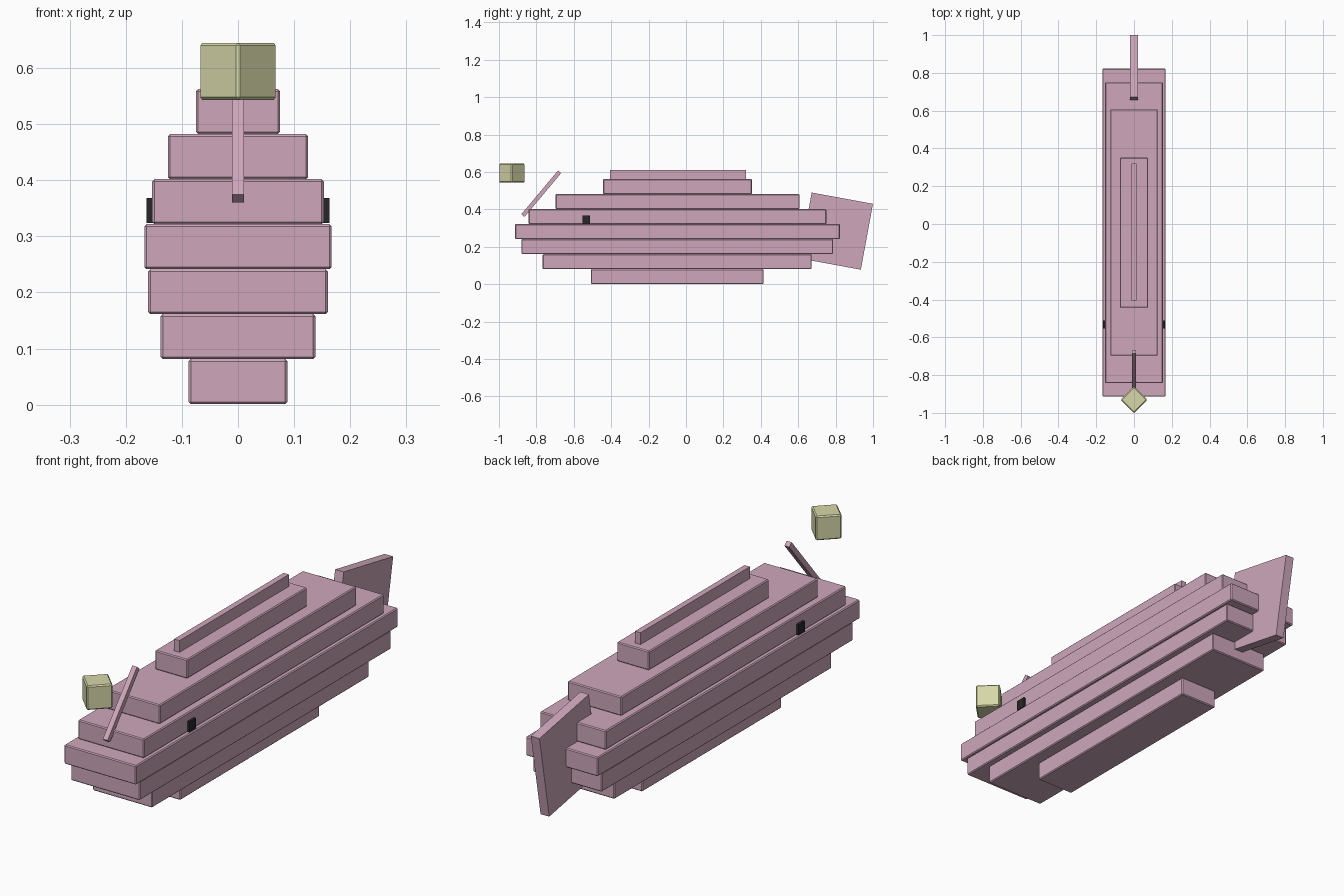
import bpy
from math import radians

default = bpy.data.objects.get("Cube")
if default:
    bpy.data.objects.remove(default, do_unlink=True)


def material(name, rgb):
    mat = bpy.data.materials.new(name)
    mat.use_nodes = True
    mat.diffuse_color = (*rgb, 1)
    mat.node_tree.nodes["Principled BSDF"].inputs["Base Color"].default_value = (*rgb, 1)
    return mat


pink = material("dusty pink", (0.62, 0.39, 0.50))
cream = material("pale yellow", (0.68, 0.68, 0.40))
black = material("near black", (0.02, 0.02, 0.02))


def box(name, size, centre, mat, rotation=(0, 0, 0), bevel=0):
    """Flat shaded box, optionally with chamfered edges."""
    bpy.ops.mesh.primitive_cube_add(size=1, location=centre)
    obj = bpy.context.object
    obj.name = name
    obj.scale = size
    bpy.ops.object.transform_apply(location=False, rotation=False, scale=True)
    obj.rotation_euler = [radians(a) for a in rotation]
    obj.data.materials.append(mat)
    if bevel:
        mod = obj.modifiers.new("Chamfer", "BEVEL")
        mod.width = bevel
        mod.segments = 1
    return obj


# Body: stacked slabs given as (half width, front y, back y)
slabs = [
    (0.088, -0.508, 0.415),
    (0.138, -0.766, 0.671),
    (0.160, -0.880, 0.787),
    (0.167, -0.914, 0.823),
    (0.153, -0.842, 0.750),
    (0.125, -0.697, 0.607),
    (0.075, -0.443, 0.352),
]
layer = 0.0802
for i, (half, front, back) in enumerate(slabs):
    box(f"body_slab_{i + 1}", (2 * half, back - front, layer),
        (0, (front + back) / 2, (i + 0.5) * layer + 0.001), pink, bevel=0.004)

# Ridge fin along the back
box("back_fin", (0.025, 0.725, 0.08), (0, -0.043, 0.572), pink)

# Tilted tail fin
box("tail_fin", (0.04, 0.333, 0.358), (0, 0.8035, 0.284), pink, rotation=(-10.4, 0, 0))

# Lure rod leaning back from the brow
box("lure_rod", (0.022, 0.305, 0.022), (0, -0.774, 0.484), pink, rotation=(50, 0, 0))

# Floating lure, turned corner-on
box("lure", (0.1, 0.1, 0.102), (0, -0.931, 0.594), cream, rotation=(0, 0, 45), bevel=0.005)

# Eyes
for side, x in (("left", 1), ("right", -1)):
    box(f"{side}_eye", (0.04, 0.042, 0.044), (x * 0.1435, -0.533, 0.346), black)
